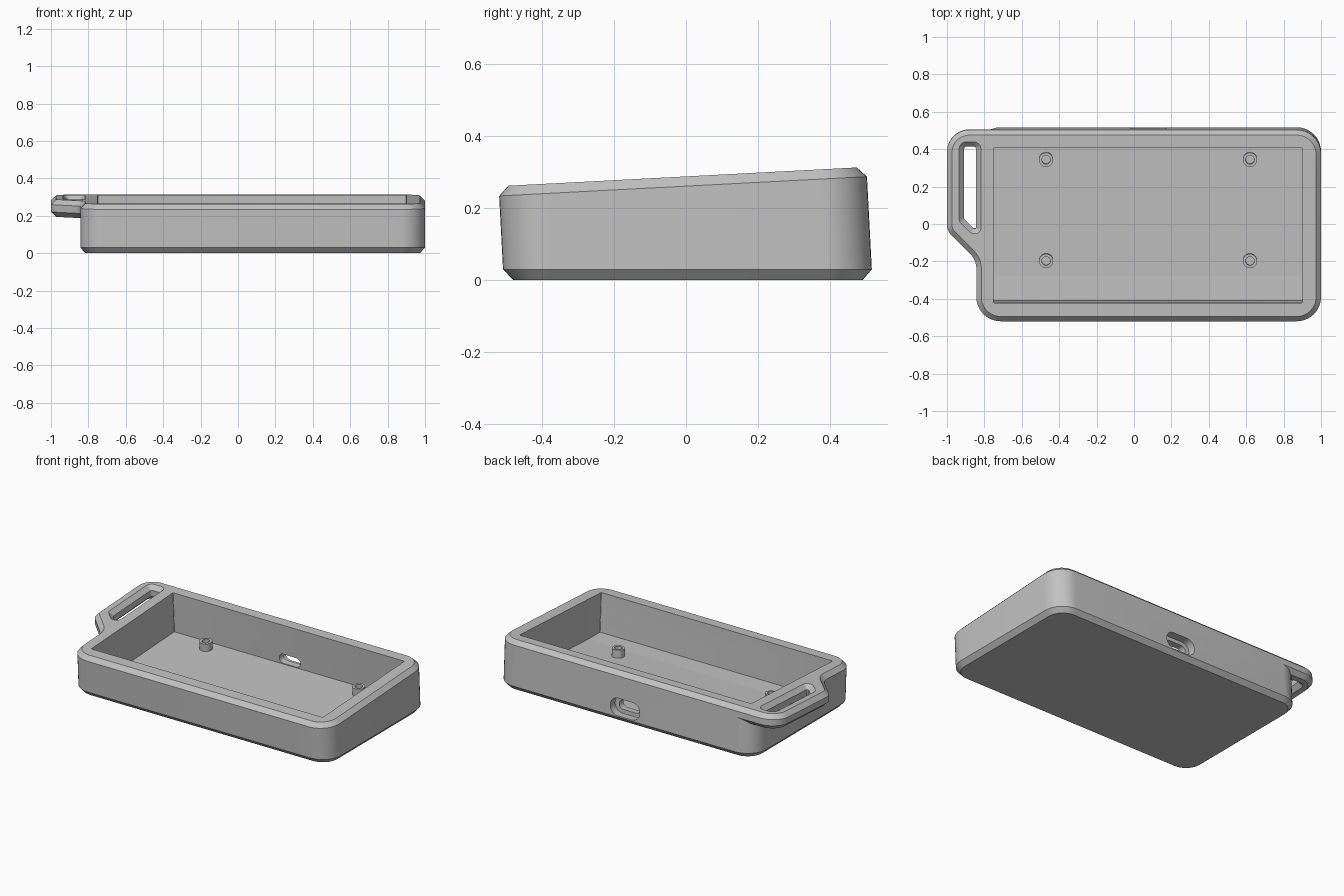
import bpy, bmesh, math
from mathutils import Vector, Matrix

if "Cube" in bpy.data.objects:
    bpy.data.objects.remove(bpy.data.objects["Cube"])

TILT = math.radians(3)          # the case is a prism leaning with its sloped top
TOP, CH = 0.288, 0.027          # top plane and chamfer size in the tilted frame
FLOOR = 0.031

GREY = (0.54, 0.54, 0.54, 1)
grey = bpy.data.materials.new("light grey plastic")
grey.use_nodes = True
grey.diffuse_color = GREY
grey.node_tree.nodes["Principled BSDF"].inputs["Base Color"].default_value = GREY


def level(z):
    """Height in the tilted frame of the level plane at world height z."""
    return lambda v: (z - v * math.sin(TILT)) / math.cos(TILT)


def outline(corners, inset=0.0, steps=10):
    """Counter-clockwise polygon with filleted corners (x, y, radius), moved inward."""
    n, pts = len(corners), []
    for i in range(n):
        a, p, b = (Vector(corners[(i + k) % n][:2]) for k in (-1, 0, 1))
        d1, d2 = (p - a).normalized(), (b - p).normalized()
        n1, n2 = Vector((-d1.y, d1.x)), Vector((-d2.y, d2.x))
        p = p + (n1 + n2) * inset / (1 + n1.dot(n2))
        turn = d1.x * d2.y - d1.y * d2.x
        side = 1 if turn > 0 else -1
        r = corners[i][2] - side * inset
        angle = math.atan2(turn, d1.dot(d2))
        start = p - d1 * r * math.tan(abs(angle) / 2)
        centre = start + n1 * side * r
        for k in range(steps + 1):
            pts.append(centre + Matrix.Rotation(angle * k / steps, 2) @ (start - centre))
    return pts


def loft(name, rings):
    """Closed solid through (points, height) rings; height is a number or a rule."""
    bm = bmesh.new()
    loops = [[bm.verts.new((p.x, p.y, h(p.y) if callable(h) else h)) for p in pts]
             for pts, h in rings]
    for lo, hi in zip(loops, loops[1:]):
        for i in range(len(lo)):
            j = (i + 1) % len(lo)
            bm.faces.new((lo[i], lo[j], hi[j], hi[i]))
    bm.faces.new(loops[0][::-1])
    bm.faces.new(loops[-1])
    bmesh.ops.recalc_face_normals(bm, faces=bm.faces)
    mesh = bpy.data.meshes.new(name)
    bm.to_mesh(mesh)
    bm.free()
    mesh.materials.append(grey)
    obj = bpy.data.objects.new(name, mesh)
    bpy.context.collection.objects.link(obj)
    return obj


def combine(obj, other, operation):
    """Apply an exact boolean and discard the second solid."""
    mod = obj.modifiers.new(operation.lower(), 'BOOLEAN')
    mod.operation, mod.solver, mod.object = operation, 'EXACT', other
    bpy.context.view_layer.objects.active = obj
    bpy.ops.object.modifier_apply(modifier=mod.name)
    bpy.data.objects.remove(other)


def box(x0, x1, y0, y1, r):
    return [(x0, y0, r), (x1, y0, r), (x1, y1, r), (x0, y1, r)]


# Outlines: lower body, upper band that also carries the strap tab, strap slot
L, R, F, B = -0.843, 1.0, -0.507, 0.518
body = box(L, R, F, B, 0.13)
band = body[:3] + [(-1, B, 0.12), (-1, -0.022, 0.08), (L, -0.18, 0.11)]
slot = [(-0.908, 0.04, 0.012), (-0.858, -0.01, 0.004), (L - 0.002, -0.01, 0.004),
        (L - 0.002, 0.428, 0.012), (-0.908, 0.428, 0.012)]
flare = outline(slot, -2 * CH)

# Upper band with tab, pierced by the strap slot
TAB = 0.195
case = loft("case", [(outline(band, CH), TAB), (outline(band), TAB + CH),
                     (outline(band), TOP - CH), (outline(band, CH), TOP)])
combine(case, loft("strap_slot", [(flare, TAB - CH), (outline(slot), TAB + CH),
                                  (outline(slot), TOP - CH), (flare, TOP + CH)]), 'DIFFERENCE')

# Lower body with a level, chamfered base, then the slot's top bevel into the rim
combine(case, loft("lower_body", [(outline(body, CH), level(0)), (outline(body), level(0.03)),
                                  (outline(body), TAB + CH)]), 'UNION')
combine(case, loft("slot_rim", [(outline(slot), TOP - CH), (flare, TOP + CH)]), 'DIFFERENCE')

# Cavity: sloped floor that turns level near the front
for y0, y1, base in ((-0.408, -0.28, level(0.0158)), (-0.29, 0.425, FLOOR)):
    area = outline(box(-0.75, 0.9, y0, y1, 0.004), 0, 3)
    combine(case, loft("cavity", [(area, base), (area, TOP + 0.1)]), 'DIFFERENCE')

# Cable port through the back wall, with a wider outer recess
for width, height, depth in ((0.15, 0.06, 0.105), (0.21, 0.11, 0.05)):
    stadium = outline(box(-width / 2, width / 2, -height / 2, height / 2, height / 2 - 0.001))
    port = loft("port", [(stadium, -0.6), (stadium, depth - B)])
    port.data.transform(Matrix.Translation((0.075, 0, 0.066)) @ Matrix.Rotation(math.radians(90), 4, 'X'))
    combine(case, port, 'DIFFERENCE')


# Hollow screw posts
def disc(x, y, r):
    return [Vector((x + r * math.cos(t * math.tau / 32), y + r * math.sin(t * math.tau / 32)))
            for t in range(32)]


parts = [case]
for side, x in (("right", -0.47), ("left", 0.62)):
    for end, y in (("front", -0.194), ("back", 0.348)):
        parts.append(loft(f"{end}_{side}_post", [(disc(x, y, r), FLOOR + h) for r, h in (
            (0.038, -0.005), (0.038, 0.05), (0.023, 0.05), (0.023, 0.002))]))

# Tilt everything onto the level base and smooth the rounded corners
for obj in parts:
    obj.data.transform(Matrix.Rotation(TILT, 4, 'X'))
    bpy.ops.object.select_all(action='DESELECT')
    obj.select_set(True)
    bpy.context.view_layer.objects.active = obj
    bpy.ops.object.shade_smooth_by_angle(angle=math.radians(25))
